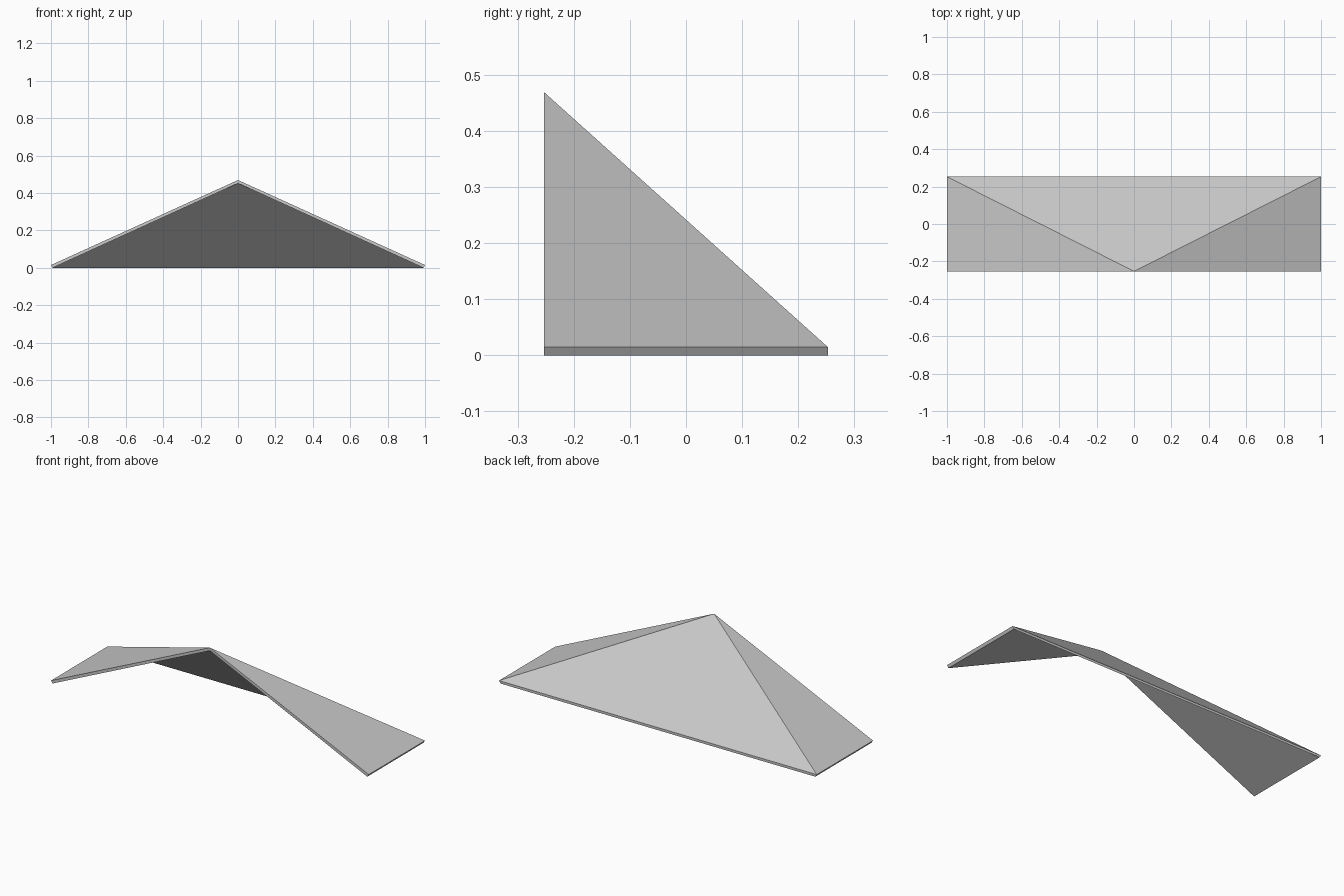
import bpy
import bmesh

# Remove the default cube
cube = bpy.data.objects.get("Cube")
if cube:
    bpy.data.objects.remove(cube, do_unlink=True)

# Single grey material
grey = bpy.data.materials.new("light_grey")
grey.use_nodes = True
colour = (0.58, 0.58, 0.58, 1)
grey.diffuse_color = colour
grey.node_tree.nodes["Principled BSDF"].inputs["Base Color"].default_value = colour

DEPTH = 0.253


def outline(bm, half_width, eave, peak):
    """Two front corners, two back corners and the front peak of one skin."""
    points = [(-half_width, -DEPTH, eave), (half_width, -DEPTH, eave),
              (half_width, DEPTH, eave), (-half_width, DEPTH, eave),
              (0, -DEPTH, peak)]
    return [bm.verts.new(p) for p in points]


# Hipped roof canopy: upper skin, lower skin and a rim closing the open edges
bm = bmesh.new()
upper = outline(bm, 1.0, 0.0145, 0.469)
lower = outline(bm, 0.991, 0.0, 0.452)
for skin in (upper, lower):
    front_right, front_left, back_left, back_right, peak = skin
    bm.faces.new((front_left, back_left, peak))
    bm.faces.new((back_left, back_right, peak))
    bm.faces.new((back_right, front_right, peak))

rim = (0, 4, 1, 2, 3)
for i, a in enumerate(rim):
    b = rim[(i + 1) % len(rim)]
    bm.faces.new((upper[a], upper[b], lower[b], lower[a]))
bmesh.ops.recalc_face_normals(bm, faces=bm.faces[:])

mesh = bpy.data.meshes.new("roof_canopy")
bm.to_mesh(mesh)
bm.free()
mesh.materials.append(grey)
roof = bpy.data.objects.new("roof_canopy", mesh)
bpy.context.collection.objects.link(roof)
